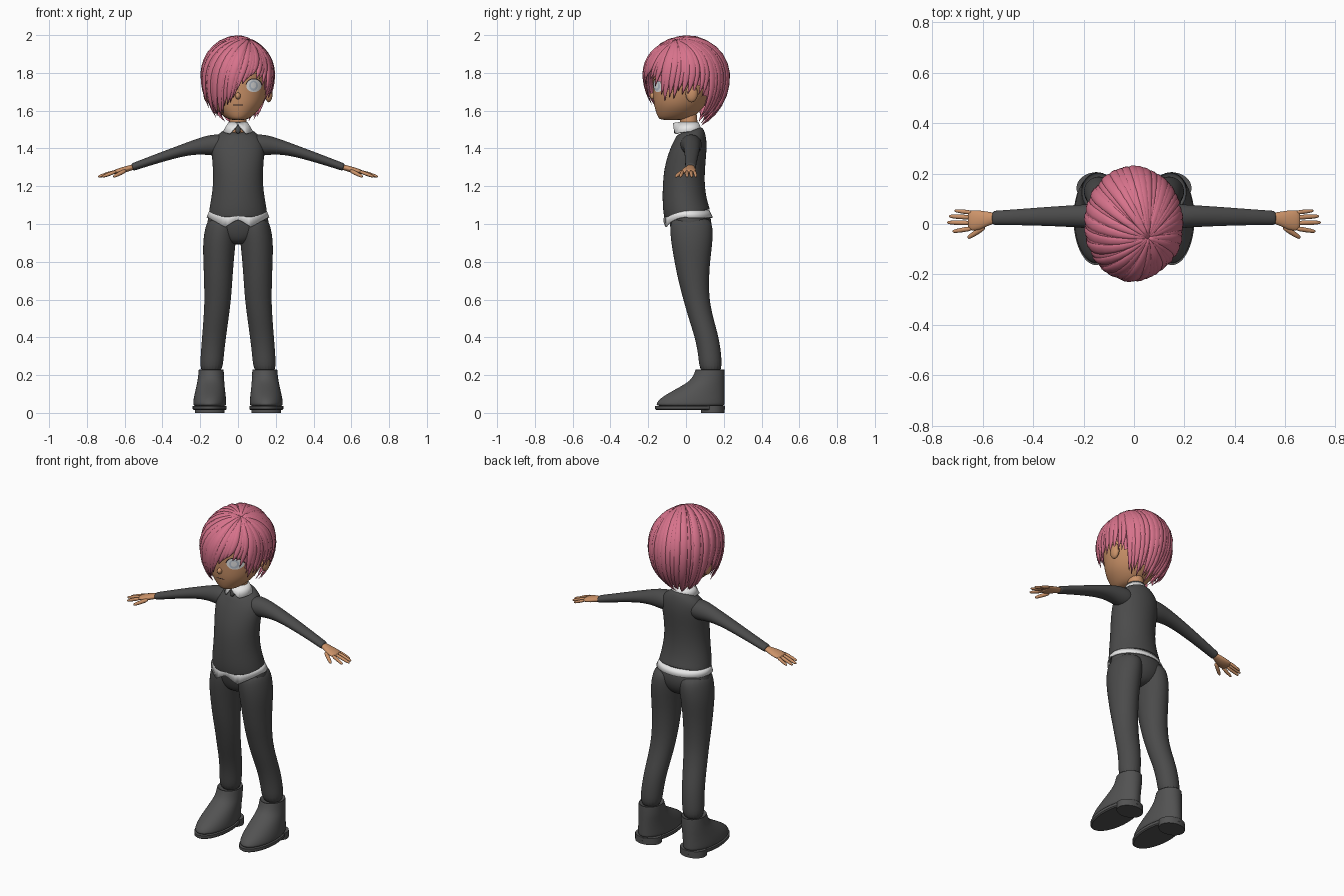
import bpy, bmesh, math, random
from mathutils import Vector
from mathutils.bvhtree import BVHTree

if "Cube" in bpy.data.objects:
    bpy.data.objects.remove(bpy.data.objects["Cube"], do_unlink=True)
random.seed(4)


def material(name, r, g, b):
    m = bpy.data.materials.new(name)
    m.use_nodes = True
    m.diffuse_color = (r, g, b, 1)
    node = m.node_tree.nodes["Principled BSDF"]
    node.inputs["Base Color"].default_value = (r, g, b, 1)
    node.inputs["Roughness"].default_value = 0.8
    return m


skin = material("skin", .60, .29, .14)
pink = material("pink hair", .68, .17, .26)
cloth = material("charcoal cloth", .07, .07, .07)
leather = material("dark grey leather", .085, .085, .085)
white = material("white", .8, .8, .8)
iris_grey = material("pale blue grey", .50, .56, .64)
dark = material("dark brown", .03, .018, .018)


def finish(bm, name, mat, mirror=False, subdiv=0, sharp=180):
    bmesh.ops.recalc_face_normals(bm, faces=bm.faces)
    mesh = bpy.data.meshes.new(name)
    bm.to_mesh(mesh)
    bm.free()
    mesh.materials.append(mat)
    mesh.shade_smooth()
    if sharp < 180:
        mesh.set_sharp_from_angle(angle=math.radians(sharp))
    obj = bpy.data.objects.new(name, mesh)
    bpy.context.collection.objects.link(obj)
    if mirror:
        obj.modifiers.new("mirror", 'MIRROR').use_mirror_merge = False
    if subdiv:
        mod = obj.modifiers.new("smooth", 'SUBSURF')
        mod.levels = mod.render_levels = subdiv
    return obj


def add_loft(bm, rings, sides=20, caps=True):
    """Skin a run of ellipses, each given as centre and two half axes."""
    loops = []
    for c, u, v in rings:
        c, u, v = Vector(c), Vector(u), Vector(v)
        turns = [math.tau * i / sides for i in range(sides)]
        loops.append([bm.verts.new(c + u * math.cos(a) + v * math.sin(a)) for a in turns])
    for low, high in zip(loops, loops[1:]):
        for i in range(sides):
            j = (i + 1) % sides
            bm.faces.new((low[i], low[j], high[j], high[i]))
    if caps:
        bm.faces.new(loops[0])
        bm.faces.new(loops[-1])


def stack(name, rows, mat, mirror=False, subdiv=2, tilt=0, sides=20, caps=True, sharp=180):
    """Loft of level rings: height, centre x, half width, front y, back y."""
    bm = bmesh.new()
    add_loft(bm, [((cx, (f + b) / 2, z), (rx, 0, 0), (0, (b - f) / 2, tilt))
                  for z, cx, rx, f, b in rows], sides, caps)
    return finish(bm, name, mat, mirror, subdiv, sharp)


def interp(table, x):
    for (x0, y0), (x1, y1) in zip(table, table[1:]):
        if x <= x1:
            return y0 + (y1 - y0) * (x - x0) / (x1 - x0)
    return table[-1][1]


def shirt_edge(name, rows, profile):
    """Open white band whose lower front edge follows a profile over |x|."""
    obj = stack(name, rows, white, subdiv=0, sides=72, caps=False)
    for v in obj.data.vertices[:72]:
        if v.co.y < 0:
            v.co.z = interp(profile, abs(v.co.x))
    obj.modifiers.new("thickness", 'SOLIDIFY').thickness = .006


# Jumper, trousers and shirt
stack("jumper_body", [
    (1.065, 0, .14, -.10, .11), (1.052, 0, .154, -.114, .126), (1.06, 0, .157, -.118, .128),
    (1.11, 0, .148, -.125, .11), (1.20, 0, .133, -.126, .098), (1.30, 0, .134, -.12, .104),
    (1.38, 0, .143, -.10, .112), (1.44, 0, .137, -.077, .108), (1.475, 0, .105, -.058, .097),
    (1.50, 0, .065, -.045, .08)], cloth, tilt=.022)
stack("trouser_seat", [
    (1.08, 0, .145, -.09, .115), (1.03, 0, .163, -.092, .135), (.98, 0, .168, -.085, .138),
    (.93, 0, .13, -.07, .12), (.89, 0, .05, -.04, .08)], cloth)
stack("trouser_legs", [
    (1.04, .08, .07, -.07, .12), (.99, .088, .086, -.088, .145), (.90, .1, .088, -.08, .142),
    (.80, .103, .081, -.062, .128), (.70, .105, .076, -.042, .122), (.60, .107, .071, -.015, .124),
    (.50, .116, .067, .013, .145), (.40, .127, .064, .047, .175), (.30, .137, .062, .066, .189),
    (.20, .143, .06, .072, .192)], cloth, mirror=True)
shirt_edge("shirt_hem", [(1.035, 0, .166, -.12, .142), (1.075, 0, .15, -.108, .122)],
           [(0, 1.022), (.02, 1.015), (.07, .984), (.166, 1.038)])
shirt_edge("shirt_collar", [(1.49, 0, .08, -.068, .088), (1.54, 0, .05, -.034, .065)],
           [(0, 1.535), (.012, 1.515), (.045, 1.478), (.08, 1.488)])
stack("tie_knot", [(1.475, 0, .014, -.07, -.045), (1.515, 0, .018, -.063, -.03),
                   (1.525, 0, .012, -.05, -.03)], cloth, subdiv=1, sides=8)

# Sleeves
bm = bmesh.new()
add_loft(bm, [((x, y, z), (0, ry, 0), (.3 * rz, 0, rz)) for x, y, z, ry, rz in [
    (.05, .025, 1.425, .06, .05), (.12, .027, 1.416, .058, .06), (.19, .031, 1.413, .047, .044),
    (.275, .031, 1.396, .042, .031), (.40, .029, 1.356, .035, .025), (.53, .025, 1.311, .029, .02),
    (.555, .024, 1.302, .029, .02), (.56, .024, 1.30, .024, .016)]])
finish(bm, "sleeves", cloth, mirror=True, subdiv=2)

# Hands: palm plus five tapered fingers
bm = bmesh.new()
add_loft(bm, [((x, y, z), (0, ry, 0), (.25 * rz, 0, rz)) for x, y, z, ry, rz in [
    (.54, .024, 1.305, .02, .013), (.575, .022, 1.296, .026, .015), (.61, .015, 1.285, .04, .016),
    (.645, .014, 1.277, .042, .013), (.66, .014, 1.273, .036, .009)]], 16)
for root, tip, r in [((.64, .045), (.712, .053), .0095), ((.645, .026), (.735, .031), .0105),
                     ((.645, .004), (.742, .006), .0105), ((.64, -.017), (.72, -.03), .0105),
                     ((.59, -.01), (.66, -.056), .012)]:
    a = Vector((*root, 1.28 if root[0] > .6 else 1.285))
    b = Vector((*tip, 1.25))
    side = (b - a).cross(Vector((0, 0, 1))).normalized()
    up = side.cross(b - a).normalized()
    add_loft(bm, [(a.lerp(b, t), side * r * k, up * r * k)
                  for t, k in [(0, 1), (.5, 1), (.9, .8), (1, .4)]], 8)
finish(bm, "hands", skin, mirror=True, subdiv=1)

# Boots
stack("boot_uppers", [
    (.215, .142, .055, .06, .195), (.232, .142, .066, .05, .204), (.225, .142, .067, .049, .205),
    (.18, .143, .07, .032, .206), (.15, .145, .074, -.01, .206), (.115, .147, .08, -.075, .206),
    (.08, .149, .086, -.135, .206), (.05, .15, .089, -.16, .206), (.03, .15, .086, -.158, .204)],
    leather, mirror=True, sides=24)
stack("boot_soles", [(.014, .15, .084, -.155, .2), (.02, .15, .09, -.163, .206),
                     (.036, .15, .09, -.163, .206)],
      leather, mirror=True, subdiv=0, sides=48, sharp=35)
stack("boot_heels", [(0, .15, .078, .08, .205), (.04, .15, .078, .08, .205)],
      leather, mirror=True, subdiv=0, sides=40, sharp=35)

# Neck, head, ears and nose
stack("neck", [(1.46, 0, .05, -.03, .065), (1.53, 0, .044, -.03, .06),
               (1.62, 0, .046, -.04, .06)], skin)
head = stack("head", [
    (1.55, 0, .035, -.13, -.02), (1.56, 0, .065, -.148, .03), (1.60, 0, .108, -.162, .08),
    (1.64, 0, .136, -.172, .11), (1.70, 0, .155, -.176, .15), (1.76, 0, .163, -.178, .17),
    (1.83, 0, .163, -.18, .18), (1.90, 0, .137, -.15, .15), (1.95, 0, .08, -.09, .09)],
    skin, sides=28)


def ball(name, centre, size, mat, mirror=False):
    bm = bmesh.new()
    bmesh.ops.create_uvsphere(bm, u_segments=20, v_segments=12, radius=1)
    bmesh.ops.scale(bm, vec=size, verts=bm.verts)
    bmesh.ops.translate(bm, vec=centre, verts=bm.verts)
    return finish(bm, name, mat, mirror)


ball("ears", (.163, .03, 1.69), (.02, .032, .046), skin, mirror=True)
ball("nose", (0, -.172, 1.678), (.014, .02, .018), skin)

# Facial details: thin patches laid on the head
bpy.context.view_layer.update()
face = BVHTree.FromObject(head, bpy.context.evaluated_depsgraph_get())


def patch(name, x, z, rx, rz, mat, lift, span=(0, 360), inner=0, mirror=True):
    bm = bmesh.new()
    rows = []
    for i in range(33):
        a = math.radians(span[0] + (span[1] - span[0]) * i / 32)
        row = []
        for j in range(7):
            k = inner + (1 - inner) * j / 6
            px, pz = x + rx * k * math.cos(a), z + rz * k * math.sin(a)
            hit = face.ray_cast(Vector((px, -1, pz)), Vector((0, 1, 0)))[0]
            row.append(bm.verts.new((px, hit.y - lift, pz)))
        rows.append(row)
    for p, q in zip(rows, rows[1:]):
        for j in range(6):
            bm.faces.new((p[j], p[j + 1], q[j + 1], q[j]))
    bmesh.ops.remove_doubles(bm, verts=bm.verts, dist=.00001)
    finish(bm, name, mat, mirror)


patch("eye_whites", .084, 1.732, .04, .034, white, .003)
patch("irises", .082, 1.732, .023, .027, iris_grey, .005)
patch("pupils", .082, 1.734, .014, .017, white, .006)
patch("upper_lashes", .084, 1.732, .044, .039, dark, .006, (8, 172), .88)
patch("brows", .084, 1.77, .045, .03, dark, .004, (35, 145), .88)
patch("mouth", 0, 1.63, .032, .0025, dark, .002, mirror=False)

# Hair: an inner cap covered by swirling locks from an off-centre crown
hairline = [(-180, 1.64), (-165, 1.60), (-150, 1.56), (-125, 1.59), (-105, 1.64), (-90, 1.71),
            (-75, 1.775), (-55, 1.775), (-42, 1.68), (-30, 1.64), (-15, 1.68), (0, 1.70),
            (20, 1.69), (35, 1.56), (90, 1.55), (145, 1.56), (160, 1.65), (180, 1.64)]
MID = 1.775


def drop(dy):
    return .28 - .03 * max(0, dy)


def on_hair(d, k=1.0):
    rz = .215 if d.z > 0 else drop(d.y)
    return Vector((d.x * .188 * k, d.y * .22 * k, MID + d.z * rz * k))


def heading(deg, dz):
    a, flat = math.radians(deg), math.sqrt(max(.01, 1 - dz * dz))
    return Vector((math.cos(a) * flat, math.sin(a) * flat, dz))


def add_lock(bm, deg, end_z, width, lift, steps=14):
    crown = Vector((.3, -.25, .92)).normalized()
    middle = heading(deg + 16, .35) * 1.15
    end = heading(deg, max(-.95, (end_z - MID) / drop(math.sin(math.radians(deg)))))
    path = [(crown * (1 - t) ** 2 + middle * 2 * t * (1 - t) + end * t * t).normalized()
            for t in [i / steps for i in range(steps + 1)]]
    points = [on_hair(d, lift) for d in path]
    rings = []
    for i, (d, p) in enumerate(zip(path, points)):
        t = i / steps
        along = points[min(i + 1, steps)] - points[max(i - 1, 0)]
        side = d.cross(along).normalized()
        out = along.cross(side).normalized()
        size = (.2 + .8 * min(1, t / .45)) * (1 - .95 * t ** 4)
        rings.append((p, side * width * size, out * .013 * size))
    add_loft(bm, rings, 10)


bm = bmesh.new()
bmesh.ops.create_uvsphere(bm, u_segments=64, v_segments=40, radius=1)
bald = []
for v in bm.verts:
    deg = math.degrees(math.atan2(v.co.y, v.co.x))
    v.co = on_hair(v.co.copy(), .965)
    if v.co.z < interp(hairline, deg) + .04:
        bald.append(v)
bmesh.ops.delete(bm, geom=bald, context='VERTS')
finish(bm, "hair_cap", pink)

bm = bmesh.new()
COUNT = 50
for i in range(COUNT):
    deg = -180 + 360 * (i + random.uniform(.2, .8)) / COUNT
    add_lock(bm, deg, interp(hairline, deg) + random.uniform(-.012, .02),
             random.uniform(.021, .029), random.uniform(.985, 1.015))
finish(bm, "hair_locks", pink)
